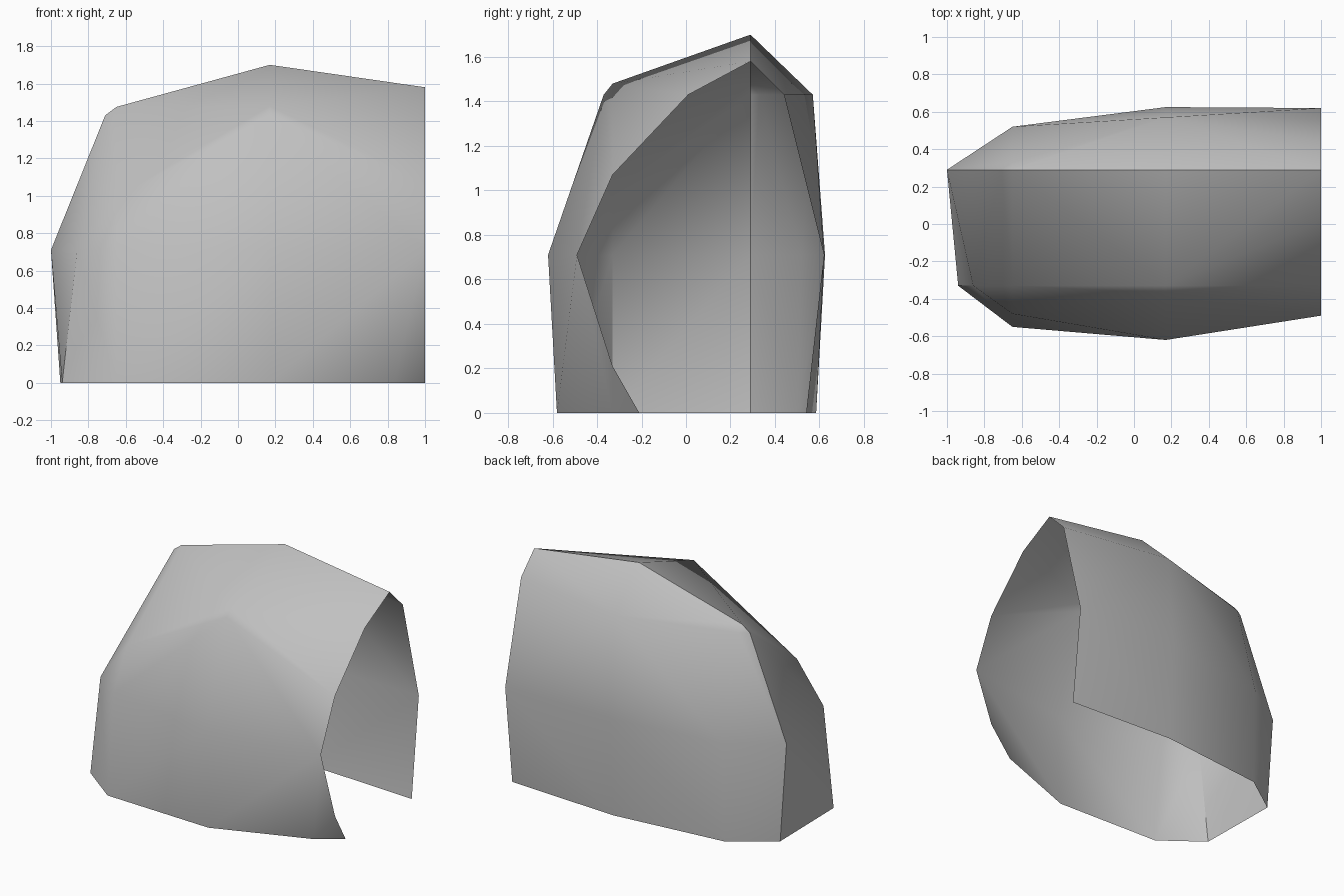
import bpy
import bmesh
import math

cube = bpy.data.objects.get("Cube")
if cube:
    bpy.data.objects.remove(cube, do_unlink=True)

# Grid the faceted shell is cut along
XS = (-0.65, 0.17, 1.0)
ZS = (0.0, 0.71, 1.43)
FRONT, BACK = -0.33, 0.29

# Depth of the front and back walls: one row per x, one entry per z
front_wall = ((-0.55, -0.48, 0.25), (-0.58, -0.62, -0.37), (-0.21, -0.49, 0.01))
back_wall = ((0.50, 0.52, 0.33), (0.585, 0.625, 0.57), (0.54, 0.62, 0.44))
points = []
for wall in (front_wall, back_wall):
    for x, row in zip(XS, wall):
        points += [(x, y, z) for y, z in zip(row, ZS)]

# Closed end and ridge
points += [(x, BACK, z) for x, z in zip((-0.95, -1.0, -0.71), ZS)]
points += [(x, FRONT, z) for x, z in zip((-0.94, -0.86), ZS)]
points += [(x, BACK, z) for x, z in zip(XS, (1.475, 1.70, 1.58))]

# Front shoulder and the chamfered lower corner
points += [(x, FRONT, z) for x, z in zip(XS, (0.99, 1.48, 1.07))]
points += [(1.0, FRONT, 0.21), (0.835, FRONT, 0.0)]

# Wrap the points in a faceted skin
bm = bmesh.new()
for p in points:
    bm.verts.new(p)
hull = bmesh.ops.convex_hull(bm, input=bm.verts[:])
loose = [v for v in bm.verts if not v.link_faces]
bmesh.ops.delete(bm, geom=loose, context='VERTS')
bmesh.ops.recalc_face_normals(bm, faces=bm.faces[:])

# Open the underside and the +x end
caps = [f for f in bm.faces
        if all(v.co.x > 0.999 for v in f.verts) or all(v.co.z < 0.001 for v in f.verts)]
bmesh.ops.delete(bm, geom=caps, context='FACES')

mesh = bpy.data.meshes.new("rock_shell")
bm.to_mesh(mesh)
bm.free()
shell = bpy.data.objects.new("rock_shell", mesh)
bpy.context.collection.objects.link(shell)

# Plain grey stone
grey = bpy.data.materials.new("stone_grey")
grey.use_nodes = True
colour = (0.53, 0.53, 0.53, 1.0)
grey.diffuse_color = colour
grey.node_tree.nodes["Principled BSDF"].inputs["Base Color"].default_value = colour
mesh.materials.append(grey)

bpy.ops.object.select_all(action='DESELECT')
shell.select_set(True)
bpy.context.view_layer.objects.active = shell
bpy.ops.object.shade_smooth_by_angle(angle=math.radians(32))
